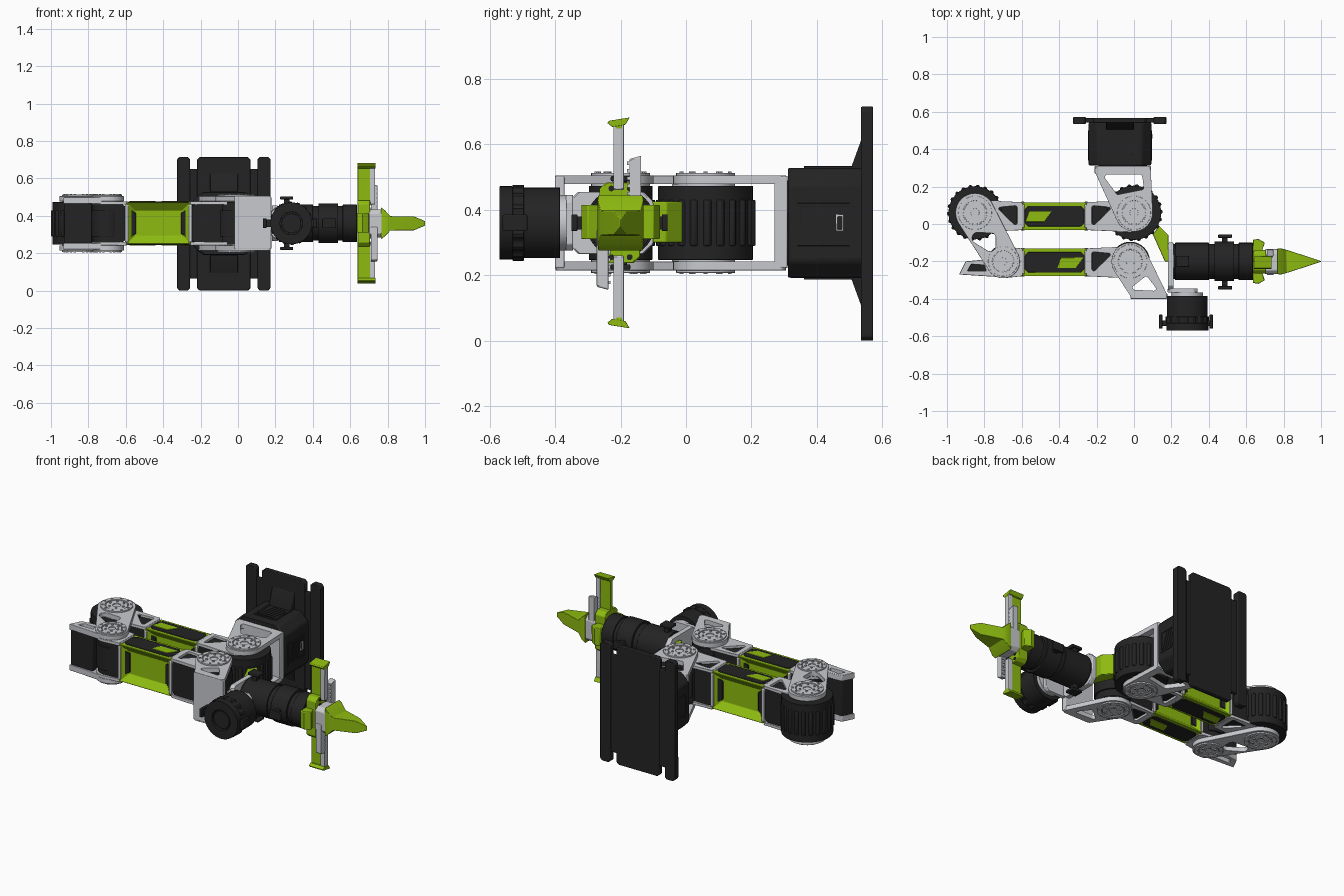
import bpy, bmesh, math
from mathutils import Vector
from mathutils.geometry import convex_hull_2d

if "Cube" in bpy.data.objects:
    bpy.data.objects.remove(bpy.data.objects["Cube"])

ZC = 0.36  # the arm is symmetric about this height


def material(name, col):
    m = bpy.data.materials.new(name)
    m.diffuse_color = (*col, 1)
    m.use_nodes = True
    m.node_tree.nodes["Principled BSDF"].inputs["Base Color"].default_value = m.diffuse_color
    return m


BLACK = material("black", (0.017, 0.017, 0.018))
GREEN = material("green", (0.27, 0.5, 0.005))
GREY = material("light_grey", (0.58, 0.59, 0.62))


def finish(name, bm, mat, bevel):
    bmesh.ops.recalc_face_normals(bm, faces=bm.faces[:])
    me = bpy.data.meshes.new(name)
    bm.to_mesh(me)
    bm.free()
    me.materials.append(mat)
    ob = bpy.data.objects.new(name, me)
    bpy.context.collection.objects.link(ob)
    if bevel:
        mod = ob.modifiers.new("bevel", 'BEVEL')
        mod.width, mod.segments, mod.limit_method = bevel, 2, 'ANGLE'
        mod.angle_limit = math.radians(40)
    return ob


def plate(name, loops, lo, hi, mat, axis='z', bevel=0.004):
    """Extrude a 2D outline (first loop) with holes (other loops) along an axis."""
    cu = bpy.data.curves.new("tmp", 'CURVE')
    cu.dimensions, cu.fill_mode, cu.extrude = '2D', 'BOTH', (hi - lo) / 2
    for loop in loops:
        sp = cu.splines.new('POLY')
        sp.points.add(len(loop) - 1)
        for p, (u, v) in zip(sp.points, loop):
            p.co = (u, v, 0, 1)
        sp.use_cyclic_u = True
    tmp = bpy.data.objects.new("tmp", cu)
    bpy.context.collection.objects.link(tmp)
    me = bpy.data.meshes.new_from_object(tmp.evaluated_get(bpy.context.evaluated_depsgraph_get()))
    bm = bmesh.new()
    bm.from_mesh(me)
    bpy.data.objects.remove(tmp)
    bpy.data.curves.remove(cu)
    bpy.data.meshes.remove(me)
    bmesh.ops.remove_doubles(bm, verts=bm.verts[:], dist=1e-5)
    mid = (lo + hi) / 2
    for v in bm.verts:
        a, b, c = v.co.x, v.co.y, v.co.z + mid
        v.co = {'z': (a, b, c), 'y': (a, c, b), 'x': (c, a, b)}[axis]
    return finish(name, bm, mat, bevel)


def pair(name, loops, d0, d1, mat, bevel=0.003):
    """Upper and lower copies at equal distance from the mid height."""
    plate(name + "_top", loops, ZC + d0, ZC + d1, mat, 'z', bevel)
    plate(name + "_bottom", loops, ZC - d1, ZC - d0, mat, 'z', bevel)


def circle(x, y, r, n=40):
    return [(x + r * math.cos(2 * math.pi * i / n), y + r * math.sin(2 * math.pi * i / n)) for i in range(n)]


def gear(x, y, r, teeth, depth):
    out = []
    for i in range(teeth * 4):
        a, q = 2 * math.pi * i / (teeth * 4), r if i % 4 < 2 else r - depth
        out.append((x + q * math.cos(a), y + q * math.sin(a)))
    return out


def hull(*circles):
    pts = [p for c in circles for p in circle(*c, 32)]
    return [pts[i] for i in convex_hull_2d([Vector(p) for p in pts])]


def rect(a0, a1, b0, b1, c=0):
    if not c:
        return [(a0, b0), (a1, b0), (a1, b1), (a0, b1)]
    return [(a0 + c, b0), (a1 - c, b0), (a1, b0 + c), (a1, b1 - c),
            (a1 - c, b1), (a0 + c, b1), (a0, b1 - c), (a0, b0 + c)]


def box(name, x0, x1, y0, y1, z0, z1, mat, bevel=0.004):
    return plate(name, [rect(x0, x1, y0, y1)], z0, z1, mat, 'z', bevel)


def loft(name, sections, cy, mat, bevel=0.002):
    """Skin rectangular sections (x, half y, half z) along x."""
    bm = bmesh.new()
    rings = [[bm.verts.new((x, cy + sy * hy, ZC + sz * hz))
              for sy, sz in ((-1, -1), (1, -1), (1, 1), (-1, 1))] for x, hy, hz in sections]
    for a, b in zip(rings, rings[1:]):
        for i in range(4):
            bm.faces.new((a[i], a[i - 1], b[i - 1], b[i]))
    bm.faces.new(rings[0])
    bm.faces.new(rings[-1])
    return finish(name, bm, mat, bevel)


def joint(name, x, y, r, cap, teeth=0):
    """Black motor drum with bolted grey covers above and below."""
    drum = gear(x, y, r, teeth, 0.012) if teeth else circle(x, y, r)
    plate(name + "_drum_band", [drum], ZC - 0.07, ZC + 0.07, BLACK)
    plate(name + "_drum", [circle(x, y, r - 0.008)], ZC - 0.113, ZC + 0.113, BLACK, bevel=0.012)
    pair(name + "_cover_ring", [circle(x, y, cap), circle(x, y, cap * 0.72)], 0.11, 0.153, GREY)
    pair(name + "_cover", [circle(x, y, cap * 0.67), circle(x, y, cap * 0.25)], 0.11, 0.15, GREY)
    pair(name + "_cover_floor", [circle(x, y, cap * 0.75)], 0.11, 0.142, GREY)
    for px, py in circle(x, y, cap * 0.86, 10) + circle(x, y, cap * 0.48, 6):
        pair(name + "_bolt", [circle(px, py, 0.006, 8)], 0.145, 0.157, GREY, 0)


def arm_link(name, cy, left, right):
    """Arm segment: waisted green body, black panels and grey end yokes."""
    bm = bmesh.new()
    bmesh.ops.create_cube(bm, size=1)
    for v in bm.verts:
        v.co = (-0.425 + v.co.x * 0.34, cy + v.co.y * 0.148, ZC + v.co.z * 0.222)
    bm.normal_update()
    sides = [f for f in bm.faces if abs(f.normal.y) > 0.9]
    bmesh.ops.inset_individual(bm, faces=sides, thickness=0.006)
    bmesh.ops.inset_individual(bm, faces=sides, thickness=0.055, depth=-0.035)
    finish(name + "_body", bm, GREEN, 0.003)
    pair(name + "_panel", [rect(-0.585, -0.265, cy - 0.055, cy + 0.055, 0.02)], 0.1, 0.116, BLACK)
    gx = -0.58 if cy > 0 else -0.41
    pair(name + "_inlay", [[(gx, cy - 0.03), (gx + 0.1, cy - 0.03), (gx + 0.14, cy + 0.025), (gx + 0.02, cy + 0.025)]],
         0.11, 0.119, GREEN, 0.001)
    for jx, fx, s, side in ((left, -0.595, 1, "left"), (right, -0.255, -1, "right")):
        loft(f"{name}_{side}_core", [(jx, 0.07, 0.105), (fx - s * 0.03, 0.068, 0.105), (fx + s * 0.05, 0.05, 0.055)], cy, BLACK)
        plate(f"{name}_{side}_collar", [rect(cy - 0.077, cy + 0.077, ZC - 0.116, ZC + 0.116, 0.02),
              rect(cy - 0.066, cy + 0.066, ZC - 0.1, ZC + 0.1, 0.02)], fx - 0.009, fx + 0.009, GREY, 'x', 0.002)
        hub = 0.085
        e, m = fx - s * 0.012, fx - s * 0.03
        loops = [hull((jx, cy, hub), (e, cy - 0.063, 0.012), (e, cy + 0.063, 0.012))]
        if abs(fx - jx) > 0.15:
            n = jx + s * (hub + 0.03)
            loops.append(hull((m - s * 0.01, cy - 0.035, 0.01), (m - s * 0.01, cy + 0.045, 0.01), (n, cy + 0.04, 0.008)))
        pair(f"{name}_{side}_yoke", loops, 0.1, 0.118, GREY)


# mounting plate with rails, slots and centre rib
for rx in (-0.325, 0.105):
    plate("mount_rail", [rect(rx, rx + 0.068, 0, 0.715, 0.012)], 0.535, 0.572, BLACK, 'y')
plate("mount_plate", [rect(-0.22, 0.068, 0.0, 0.715, 0.015)], 0.54, 0.568, BLACK, 'y')
plate("mount_bridge", [rect(-0.27, 0.115, 0.065, 0.65)], 0.543, 0.566, BLACK, 'y')
plate("mount_gusset", [[(0.545, 0.08), (0.545, 0.64), (0.505, 0.53), (0.505, 0.19)]], -0.15, 0.0, BLACK, 'x')

# base housing with vents
plate("base_housing", [rect(-0.243, 0.093, 0.192, 0.528, 0.05)], 0.312, 0.545, BLACK, 'y', 0.01)
plate("base_neck", [circle(-0.06, ZC, 0.13)], 0.29, 0.32, BLACK, 'y')
pair("base_vent_frame", [rect(-0.15, 0.0, 0.36, 0.52), rect(-0.138, -0.012, 0.372, 0.508)], 0.165, 0.173, BLACK, 0.001)
for sx in (0.089, -0.245):
    plate("side_vent_frame", [rect(0.34, 0.5, 0.29, 0.42), rect(0.35, 0.49, 0.30, 0.41)], sx, sx + 0.008, BLACK, 'x', 0.001)
for i in range(5):
    u = -0.135 + i * 0.022
    pair("base_vent_slat", [[(u, 0.38), (u + 0.01, 0.38), (u + 0.035, 0.5), (u + 0.025, 0.5)]], 0.165, 0.171, BLACK, 0)
    u = 0.352 + i * 0.02
    plate("side_vent_slat", [[(u, 0.305), (u + 0.009, 0.305), (u + 0.04, 0.405), (u + 0.031, 0.405)]], 0.09, 0.096, BLACK, 'x', 0)
plate("side_port", [rect(0.458, 0.482, 0.335, 0.385), rect(0.463, 0.477, 0.34, 0.38)], 0.09, 0.098, GREY, 'x', 0)

# shoulder fork
pair("shoulder_fork", [hull((-0.19, 0.285, 0.02), (0.07, 0.285, 0.02), (0, 0.06, 0.1)),
     hull((-0.14, 0.25, 0.015), (0.03, 0.25, 0.015), (-0.085, 0.17, 0.012), (0.04, 0.195, 0.012))], 0.118, 0.145, GREY)
box("shoulder_fork_web", -0.21, 0.09, 0.27, 0.31, 0.222, 0.503, GREY)

# joints and both arm links
joint("shoulder", 0, 0.06, 0.153, 0.09, 22)
joint("elbow", -0.85, 0.06, 0.15, 0.09, 22)
joint("forearm_rear", -0.7, -0.2, 0.085, 0.08)
joint("forearm_front", -0.02, -0.2, 0.105, 0.09)
arm_link("upper_arm", 0.042, -0.83, -0.02)
arm_link("forearm", -0.205, -0.7, -0.02)

# elbow fork with rear bracket
pair("elbow_fork", [hull((-0.85, 0.06, 0.105), (-0.7, -0.2, 0.09)),
     hull((-0.835, -0.075, 0.03), (-0.76, -0.07, 0.02), (-0.77, -0.115, 0.03))], 0.118, 0.145, GREY)
pair("rear_bracket", [[(-0.9, -0.2), (-0.935, -0.27), (-0.7, -0.285), (-0.7, -0.12), (-0.8, -0.19)],
     [(-0.87, -0.215), (-0.89, -0.25), (-0.79, -0.25), (-0.8, -0.22)]], 0.105, 0.14, GREY)
plate("rear_bracket_wall", [[(-0.9, -0.2), (-0.93, -0.265), (-0.78, -0.27), (-0.78, -0.2)]], ZC - 0.108, ZC + 0.108, BLACK)

# wrist fork
pair("wrist_fork", [hull((-0.02, -0.2, 0.1), (0.0, -0.378, 0.02), (0.155, -0.378, 0.02)),
     hull((0.005, -0.34, 0.012), (0.105, -0.345, 0.012), (0.065, -0.29, 0.01))], 0.118, 0.145, GREY)
box("wrist_fork_web", -0.02, 0.178, -0.4, -0.372, 0.222, 0.503, GREY)

# wrist motor
plate("wrist_motor", [circle(0.285, ZC, 0.108)], -0.54, -0.385, BLACK, 'y')
plate("wrist_motor_rim", [gear(0.285, ZC, 0.116, 16, 0.007)], -0.53, -0.495, BLACK, 'y', 0.002)
plate("wrist_motor_cap", [circle(0.285, ZC, 0.112), circle(0.285, ZC, 0.06)], -0.57, -0.53, BLACK, 'y')
plate("wrist_motor_hub", [circle(0.285, ZC, 0.052)], -0.565, -0.53, BLACK, 'y')
for s in (-1, 1):
    c = 0.278 + s * 0.135
    box("wrist_clip", c - 0.009, c + 0.009, -0.56, -0.485, ZC - 0.025, ZC + 0.025, BLACK)
    box("wrist_clip_arm", min(c, 0.278), max(c, 0.278), -0.545, -0.515, ZC - 0.02, ZC + 0.02, BLACK)

# wrist bracket and green guard
plate("wrist_bracket_disc", [circle(0.285, ZC, 0.085)], -0.387, -0.365, GREY, 'y')
plate("wrist_bracket_foot", [rect(0.18, 0.34, ZC - 0.085, ZC + 0.085, 0.02)], -0.367, -0.345, GREY, 'y')
plate("wrist_bracket_wall", [rect(-0.36, -0.1, ZC - 0.095, ZC + 0.095, 0.03)], 0.183, 0.212, GREY, 'x')
plate("cable_guard", [[(0.1, -0.055), (0.135, -0.01), (0.185, -0.06), (0.185, -0.2), (0.165, -0.2)]], 0.3, 0.425, GREEN)

# tool motor with collars and clips
for name, x0, x1, r in (("tool_motor", 0.21, 0.63, 0.093), ("tool_collar_rear", 0.22, 0.4, 0.1),
                        ("tool_collar_mid", 0.43, 0.535, 0.106), ("tool_collar_front", 0.56, 0.635, 0.1)):
    plate(name, [circle(-0.2, ZC, r)], x0, x1, BLACK, 'x')
for s in (-1, 1):
    c = -0.203 + s * 0.138
    box("tool_clip", 0.45, 0.525, c - 0.009, c + 0.009, ZC - 0.025, ZC + 0.025, BLACK)
    box("tool_clip_arm", 0.47, 0.5, min(c, -0.2), max(c, -0.2), ZC - 0.02, ZC + 0.02, BLACK)
    c = ZC + s * 0.135
    box("tool_tab", 0.225, 0.295, -0.23, -0.17, c - 0.008, c + 0.008, BLACK)
    box("tool_tab_post", 0.245, 0.275, -0.22, -0.18, min(c, ZC), max(c, ZC), BLACK)

# gripper head
plate("gripper_head", [rect(-0.265, -0.14, 0.237, 0.483, 0.02)], 0.64, 0.705, GREEN, 'x')
for s in (-1, 1):
    plate("gripper_leaf", [[(0.635, -0.2), (0.635, -0.2 + s * 0.115), (0.665, -0.2 + s * 0.12),
          (0.7, -0.2 + s * 0.1), (0.685, -0.2 + s * 0.06), (0.71, -0.2)]], 0.31, 0.415, GREEN)
    for dy in (-0.028, 0.028):
        for dz in (0.075, 0.105):
            plate("head_bolt", [circle(-0.2 + dy, ZC + s * dz, 0.009, 12)], 0.7, 0.709, BLACK, 'x', 0)
plate("gripper_block", [rect(-0.268, -0.135, ZC - 0.075, ZC + 0.075, 0.02)], 0.7, 0.772, GREY, 'x')

# jaws with green webs, hooked tips and racks
for s in (-1, 1):
    z = lambda d: ZC + s * d
    plate("jaw_web", [[(0.64, z(0.1)), (0.715, z(0.1)), (0.735, z(0.31)), (0.64, z(0.315))]], -0.215, -0.195, GREEN, 'y', 0.002)
    plate("jaw_rail", [rect(-0.222, -0.19, min(z(0.1), z(0.31)), max(z(0.1), z(0.31)))], 0.705, 0.733, GREY, 'x')
    plate("jaw_tip", [[(-0.24, z(0.305)), (-0.225, z(0.293)), (-0.185, z(0.3)), (-0.172, z(0.322)), (-0.235, z(0.312))]],
          0.64, 0.735, GREEN, 'x', 0.001)
    y = -0.205 + s * 0.05
    plate("jaw_rack", [[(y - 0.018, z(0.02)), (y + 0.018, z(0.02)), (y + 0.018, z(0.205)), (y - 0.018, z(0.195))]],
          0.71, 0.745, GREY, 'x')
    for i in range(5):
        c = z(0.09 + i * 0.023)
        box("rack_tooth", 0.712, 0.743, min(y, y - s * 0.025), max(y, y - s * 0.025), c - 0.005, c + 0.005, GREY, 0)

# pointed nose
loft("nose_cone", [(0.765, 0.068, 0.085), (0.785, 0.07, 0.07), (0.815, 0.062, 0.038), (0.94, 0.022, 0.037), (1.0, 0.002, 0.012)], -0.2, GREEN)

# smooth round parts, keep edges sharp
bpy.ops.object.select_all(action='SELECT')
bpy.context.view_layer.objects.active = bpy.context.selected_objects[0]
bpy.ops.object.shade_smooth_by_angle(angle=math.radians(30))
